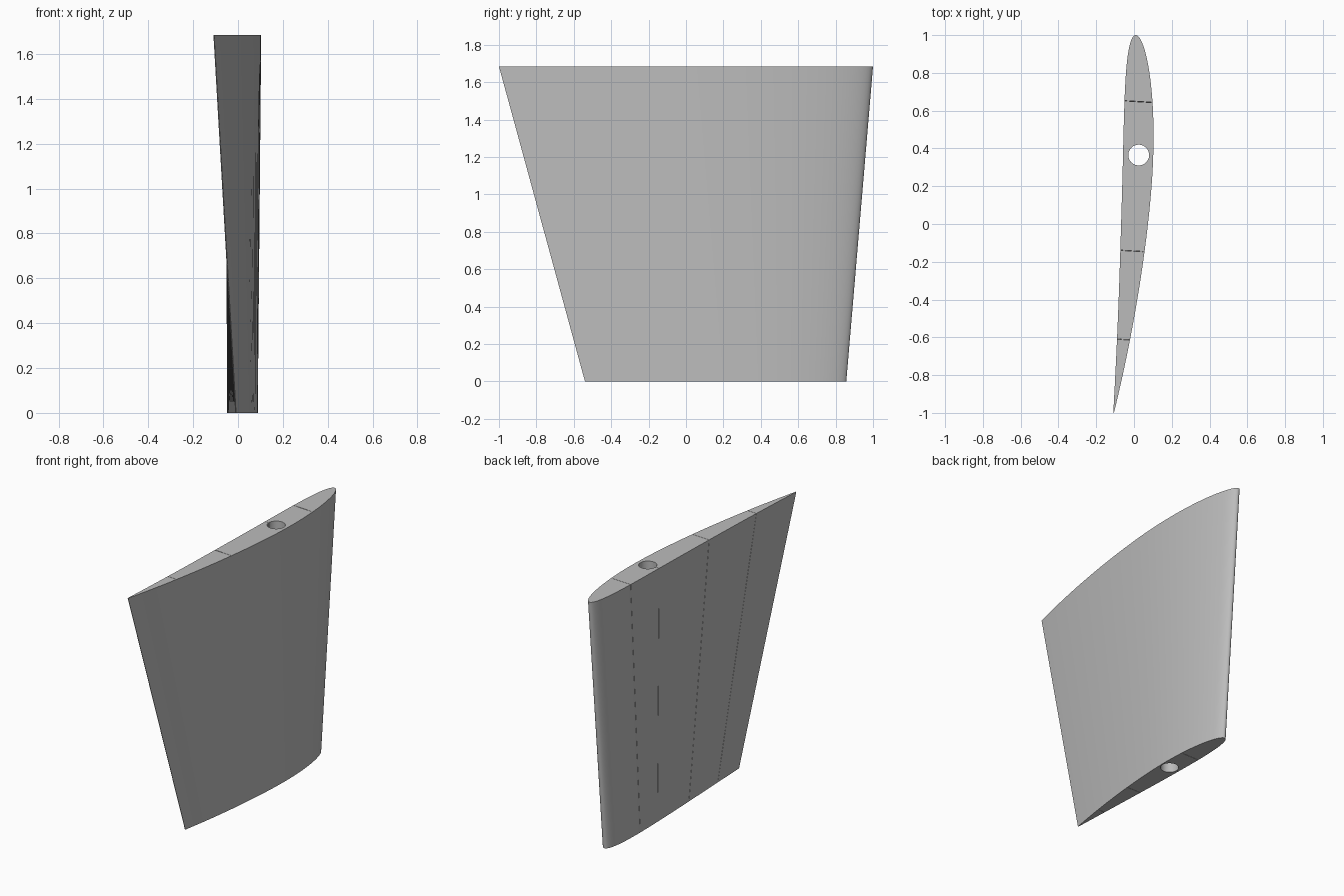
import bpy, bmesh, math
from mathutils import Vector

cube = bpy.data.objects.get("Cube")
if cube:
    bpy.data.objects.remove(cube, do_unlink=True)

HEIGHT = 1.685
SLIT = 0.001      # half width of the hinge slits
SKIN = 0.006      # skin left uncut behind each slit


def section(lead, trail, thick, camber, slits, z):
    """Closed aerofoil loop with slits cut in from the flat side."""
    lead, trail = Vector(lead), Vector(trail)
    along = trail - lead
    chord = along.length
    across = Vector((-along.y, along.x)) / chord
    p = 0.42

    def point(f, side, inset=0.0):
        if f < p:
            mid = camber * (2 * p * f - f * f) / p ** 2
        else:
            mid = camber * (1 - 2 * p + 2 * p * f - f * f) / (1 - p) ** 2
        half = 5 * thick * (0.2969 * math.sqrt(f) - 0.126 * f - 0.3516 * f ** 2
                            + 0.2843 * f ** 3 - 0.1015 * f ** 4)
        q = lead + along * f + across * ((mid + side * half) * chord - inset)
        return (q.x, q.y, z)

    # Curved side, trailing edge to leading edge
    n = 48
    loop = [point((1 - math.cos(math.pi * i / n)) / 2, 1) for i in range(n, -1, -1)]
    # Flat side, leading edge to trailing edge, stopping at each slit
    e = SLIT / chord
    start = 0.0
    for cut in slits + [None]:
        end = 1.0 if cut is None else cut - e
        steps = 20 if start == 0 else 8
        for i in range(1 if start == 0 else 0, steps + 1):
            k = i / steps
            loop.append(point(start + (end - start) * (k * k if start == 0 else k), -1))
        if cut is not None:
            loop += [point(cut - e, 1, SKIN), point(cut + e, 1, SKIN)]
            start = cut + e
    return loop


def mesh_object(name, bm):
    bmesh.ops.recalc_face_normals(bm, faces=bm.faces)
    mesh = bpy.data.meshes.new(name)
    bm.to_mesh(mesh)
    bm.free()
    obj = bpy.data.objects.new(name, mesh)
    bpy.context.collection.objects.link(obj)
    return obj


# Wing panel: loft between the small bottom section and the large top section
bottom = section((0.0, 0.857), (-0.01, -0.54), 0.097, 0.018, [0.22, 0.60, 0.83], 0)
top = section((0.01, 1.0), (-0.108, -1.0), 0.08, 0.0262, [0.175, 0.57, 0.805], HEIGHT)
bm = bmesh.new()
low = [bm.verts.new(c) for c in bottom]
high = [bm.verts.new(c) for c in top]
count = len(low)
for i in range(count):
    j = (i + 1) % count
    bm.faces.new((low[i], low[j], high[j], high[i]))
bm.faces.new(low)
bm.faces.new(high)
wing = mesh_object("wing_panel", bm)

# Cutters: round spar hole, and the narrow slit from it to the flat side
bm = bmesh.new()
bmesh.ops.create_cone(bm, cap_ends=True, segments=48, radius1=0.055, radius2=0.055, depth=2.2)
bmesh.ops.translate(bm, vec=(0.025, 0.365, HEIGHT / 2), verts=bm.verts)
hole = mesh_object("spar_hole_cutter", bm)
bm = bmesh.new()
bmesh.ops.create_cube(bm, size=1)
bmesh.ops.scale(bm, vec=(0.2, 2 * SLIT, 2.2), verts=bm.verts)
bmesh.ops.translate(bm, vec=(-0.1, 0.365, HEIGHT / 2), verts=bm.verts)
slot = mesh_object("spar_slit_cutter", bm)

bpy.context.view_layer.objects.active = wing
for cutter in (hole, slot):
    cutter.hide_render = True
    mod = wing.modifiers.new("cut", "BOOLEAN")
    mod.operation = "DIFFERENCE"
    mod.solver = "EXACT"
    mod.object = cutter
    bpy.ops.object.modifier_apply(modifier=mod.name)
    bpy.data.objects.remove(cutter, do_unlink=True)

# Plain grey finish
grey = bpy.data.materials.new("light_grey")
grey.use_nodes = True
colour = (0.5, 0.5, 0.5, 1)
grey.diffuse_color = colour
grey.node_tree.nodes["Principled BSDF"].inputs["Base Color"].default_value = colour
wing.data.materials.clear()
wing.data.materials.append(grey)

bpy.ops.object.select_all(action="DESELECT")
wing.select_set(True)
bpy.ops.object.shade_smooth_by_angle(angle=math.radians(30))
